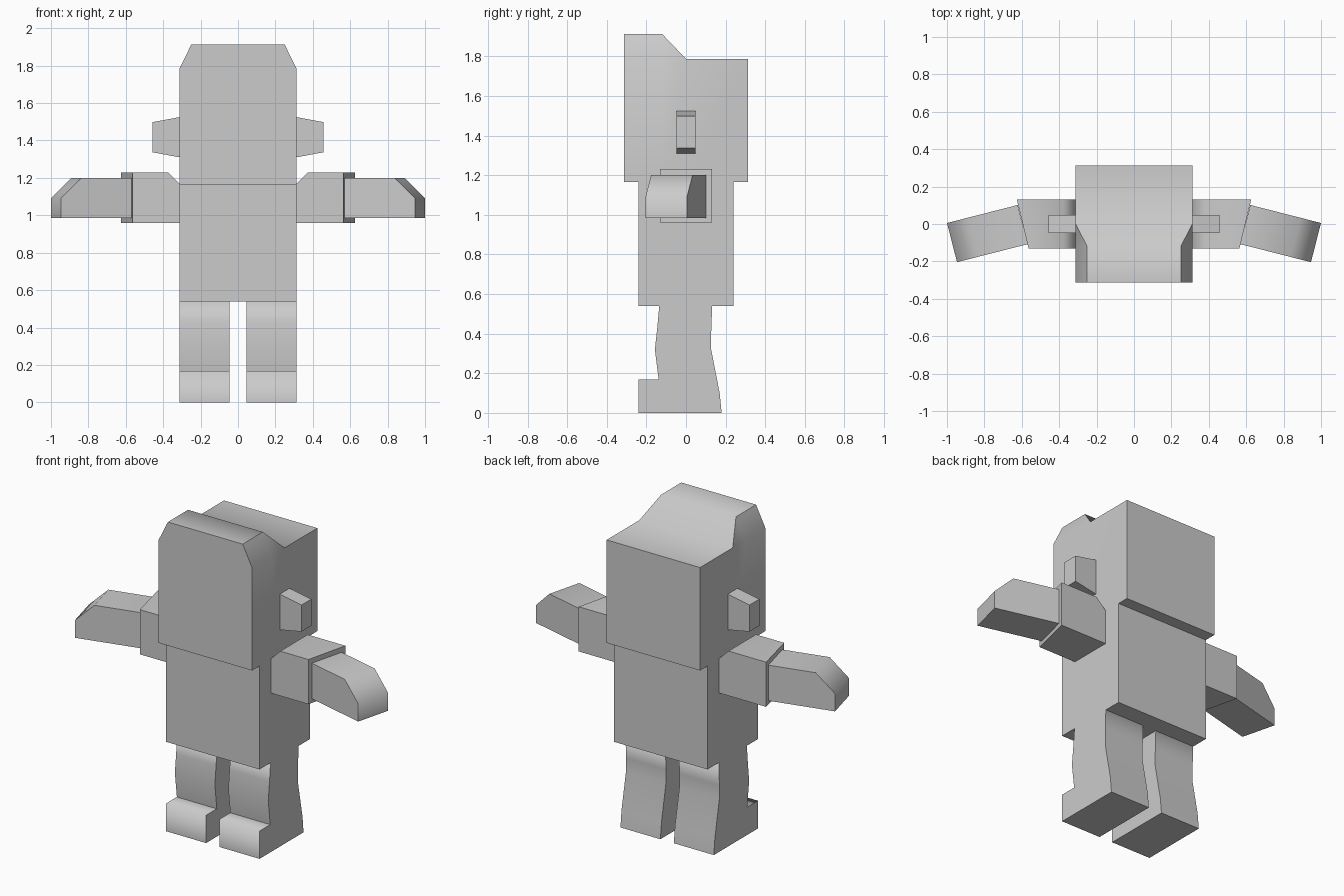
import bpy, bmesh, math
from mathutils import Matrix, Vector

cube = bpy.data.objects.get("Cube")
if cube:
    bpy.data.objects.remove(cube, do_unlink=True)

grey = bpy.data.materials.new("plain_grey")
grey.use_nodes = True
GREY = (0.6, 0.6, 0.6, 1)
grey.diffuse_color = GREY
grey.node_tree.nodes["Principled BSDF"].inputs["Base Color"].default_value = GREY


def loft(name, sections, limit=50):
    """Skin matching sections, cap both ends, soften shallow bends only."""
    bm = bmesh.new()
    rings = [[bm.verts.new(p) for p in s] for s in sections]
    n = len(rings[0])
    for a, b in zip(rings, rings[1:]):
        for i in range(n):
            j = (i + 1) % n
            bm.faces.new((a[i], a[j], b[j], b[i]))
    caps = [bm.faces.new(rings[0]), bm.faces.new(rings[-1])]
    cap_edges = [e for f in caps for e in f.edges]
    for e in cap_edges:
        e.smooth = False
    bmesh.ops.remove_doubles(bm, verts=bm.verts, dist=0.0005)
    bmesh.ops.recalc_face_normals(bm, faces=bm.faces)
    for f in bm.faces:
        f.smooth = True
    for e in bm.edges:
        bend = math.degrees(e.calc_face_angle_signed(0))
        on_ground = all(v.co.z < 0.001 for v in e.verts)
        if bend > limit or bend < -60 or on_ground:
            e.smooth = False
    mesh = bpy.data.meshes.new(name)
    bm.to_mesh(mesh)
    bm.free()
    mesh.materials.append(grey)
    obj = bpy.data.objects.new(name, mesh)
    bpy.context.collection.objects.link(obj)
    return obj


# Torso
def rectangle(z):
    return [(-0.312, -0.24, z), (0.312, -0.24, z), (0.312, 0.24, z), (-0.312, 0.24, z)]


loft("torso", [rectangle(0.54), rectangle(1.165)])


# Head with a raised, chamfered front crest sloping down to the rear
def head_section(y, top, half_top):
    w, shoulder = 0.312, 1.787
    return [(-w, y, 1.165), (w, y, 1.165), (w, y, shoulder),
            (half_top, y, top), (-half_top, y, top), (-w, y, shoulder)]


loft("head", [head_section(-0.312, 1.912, 0.25), head_section(-0.12, 1.912, 0.25),
              head_section(0, 1.787, 0.312), head_section(0.312, 1.787, 0.312)])

LEG = [(-0.135, 0.54), (-0.145, 0.43), (-0.157, 0.32), (-0.138, 0.168),
       (-0.24, 0.168), (-0.24, 0), (0.18, 0), (0.17, 0.1),
       (0.127, 0.32), (0.127, 0.4), (0.132, 0.54)]
EAR = [(0.312, 1.31), (0.457, 1.337), (0.457, 1.498), (0.312, 1.525)]

for side, label in ((1, "left"), (-1, "right")):
    # Leg and foot share one side profile
    loft(label + "_leg", [[(side * x, y, z) for y, z in LEG] for x in (0.045, 0.312)], limit=95)

    # Tapered ear
    loft(label + "_ear", [[(side * x, y, z) for x, z in EAR] for y in (-0.047, 0.047)])

    # Upper arm, chamfered at the shoulder with a slanted elbow end
    sections = []
    for y in (-0.132, 0.13):
        end = 0.595 + 0.24 * y
        outline = [(0.312, 0.96), (end, 0.96), (end, 1.23), (0.375, 1.23), (0.312, 1.168)]
        sections.append([(side * x, y, z) for x, z in outline])
    loft(label + "_upper_arm", sections)

    # Forearm swung forward, with a chamfered hand end
    swing = Matrix.Rotation(math.radians(-14.3), 3, "Z")
    elbow = Vector((0.595, -0.003, 0))
    outline = [(0, 0.985), (0.39, 0.985), (0.39, 1.092), (0.277, 1.2), (0, 1.2)]
    sections = []
    for y in (-0.108, 0.108):
        points = [elbow + swing @ Vector((x, y, z)) for x, z in outline]
        sections.append([(side * p.x, p.y, p.z) for p in points])
    loft(label + "_forearm", sections)
